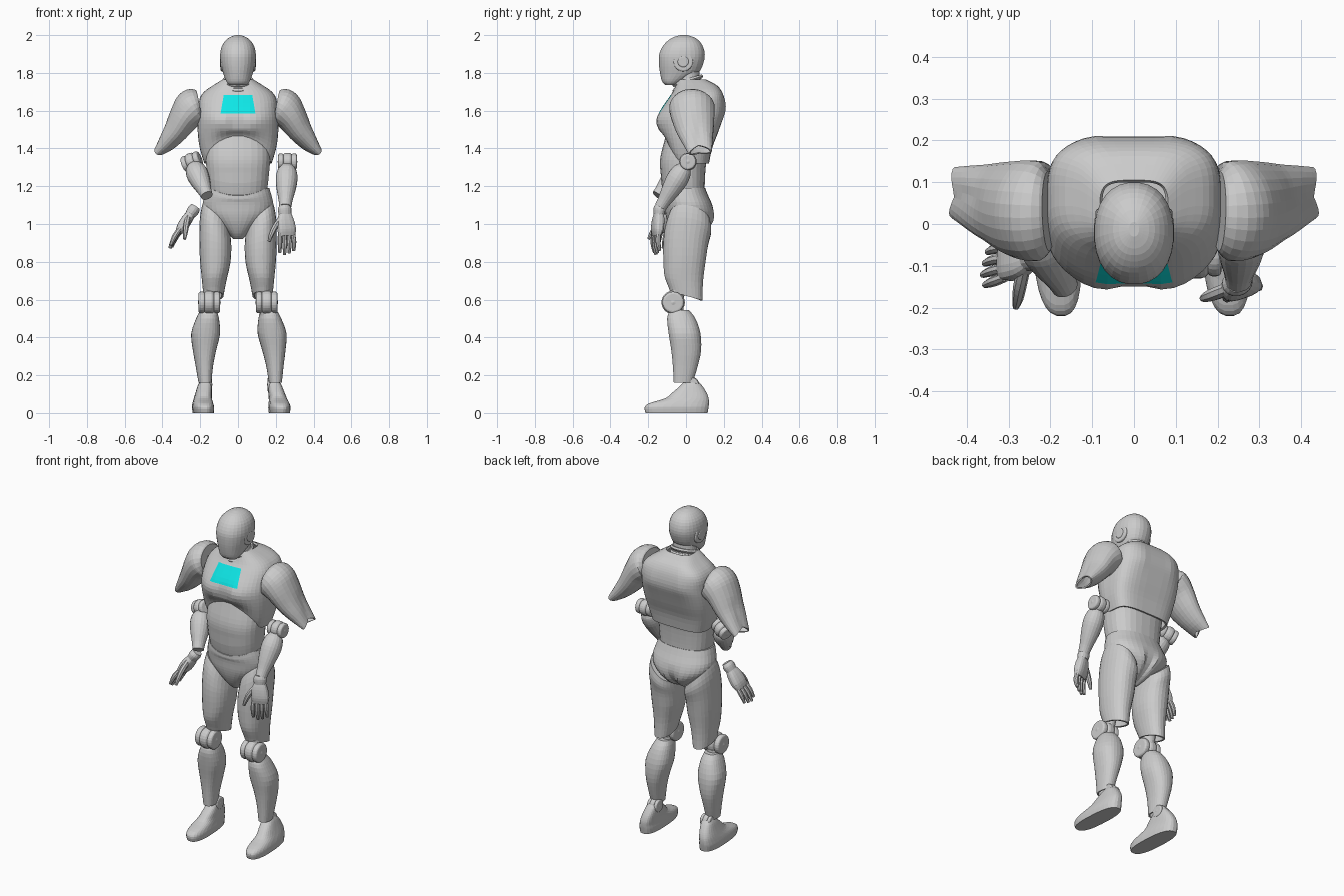
import bpy, bmesh, math
from mathutils import Vector, Matrix

if "Cube" in bpy.data.objects:
    bpy.data.objects.remove(bpy.data.objects["Cube"])

def material(name, colour):
    mat = bpy.data.materials.new(name)
    mat.use_nodes = True
    mat.diffuse_color = colour
    mat.node_tree.nodes["Principled BSDF"].inputs["Base Color"].default_value = colour
    return mat

GREY = material("body grey", (.6, .6, .6, 1))
CYAN = material("panel cyan", (.005, .9, .9, 1))
X_AXIS, Y_AXIS = Vector((1, 0, 0)), Vector((0, 1, 0))
SIDES = (("left", 1), ("right", -1))

def clamp(value):
    return max(0.0, min(1.0, value))

def bump(offset, width):
    return math.exp(-(offset / width) ** 2)

def finish(name, bm, shell=0):
    bmesh.ops.recalc_face_normals(bm, faces=bm.faces[:])
    mesh = bpy.data.meshes.new(name)
    bm.to_mesh(mesh)
    bm.free()
    obj = bpy.data.objects.new(name, mesh)
    bpy.context.collection.objects.link(obj)
    mesh.materials.append(GREY)
    if shell:
        solid = obj.modifiers.new("wall", "SOLIDIFY")
        solid.thickness, solid.offset = shell, -1
    return obj

def smooth_rows(rows, steps=3):
    """Fill in rows between the given ones along a smooth spline."""
    out = []
    for i in range(len(rows) - 1):
        a, b, c, d = (rows[max(0, min(len(rows) - 1, i + k))] for k in (-1, 0, 1, 2))
        for t in (step / steps for step in range(steps)):
            out.append([q + t / 2 * (r - p + t * (2 * p - 5 * q + 4 * r - s + t * (3 * (q - r) + s - p)))
                        for p, q, r, s in zip(a, b, c, d)])
    return out + [list(rows[-1])]

def skin(rings, warp, side, matrix, start_cap, end_cap):
    """Shape, mirror and place rings of points, then bridge them."""
    bm = bmesh.new()
    for p in (p for ring in rings for p in ring):
        if warp:
            warp(p)
        p.x *= side
        p.xyz = matrix @ p
    loops = [[bm.verts.new(p) for p in ring] for ring in rings]
    for low, high in zip(loops, loops[1:]):
        for j in range(len(low)):
            bm.faces.new((low[j - 1], low[j], high[j], high[j - 1]))
    for loop in [loops[0]] * start_cap + [loops[-1]] * end_cap:
        bm.faces.new(loop)
    return bm

def oval(centre, u, v, ru, rv, sides, power=2.0, back_power=None):
    ring = []
    for j in range(sides):
        a = math.tau * (j + .5) / sides
        c, s = math.cos(a), math.sin(a)
        e = 2 / (back_power if back_power and s > 0 else power)
        ring.append(centre + u * ru * math.copysign(abs(c) ** e, c) + v * rv * math.copysign(abs(s) ** e, s))
    return ring

def column(name, rows, power=2.0, back_power=None, sides=28, warp=None, side=1, matrix=Matrix(),
           shell=0, start_cap=True, end_cap=True):
    """Upright part; each row is height, centre x, half width, front y, back y."""
    rings = [oval(Vector((x, (front + back) / 2, z)), X_AXIS, Y_AXIS, width, (back - front) / 2, sides, power, back_power)
             for z, x, width, front, back in smooth_rows(rows)]
    return finish(name, skin(rings, warp, side, matrix, start_cap, end_cap), shell)

def limb(name, rows, sides=20, warp=None, side=1, matrix=Matrix(), shell=0, end_cap=True):
    """Slanted part; each row is x, y, z and the two radii across the path."""
    rows = smooth_rows(rows)
    path = [Vector(row[:3]) for row in rows]
    rings = []
    for i, row in enumerate(rows):
        along = (path[min(i + 1, len(path) - 1)] - path[max(i - 1, 0)]).normalized()
        u = along.cross(Y_AXIS).normalized()
        rings.append(oval(path[i], u, along.cross(u), row[3], row[4], sides))
    return finish(name, skin(rings, warp, side, matrix, True, end_cap), shell)

def disc(name, centre, axis, radius, depth):
    bm = bmesh.new()
    turn = Vector(axis).to_track_quat("Z", "Y").to_matrix().to_4x4()
    bmesh.ops.create_cone(bm, cap_ends=True, segments=24, radius1=radius, radius2=radius,
                          depth=depth, matrix=Matrix.Translation(centre) @ turn)
    bevel = finish(name, bm).modifiers.new("soft rim", "BEVEL")
    bevel.width, bevel.segments = depth * .35, 3

def joint(name, centre, axis, radius, width):
    """Layered hinge: core, two outer discs and a hub."""
    axis = Vector(axis).normalized()
    disc(name + "_core", centre, axis, radius, width * .46)
    disc(name + "_hub", centre, axis, radius * .55, width)
    for word, s in (("outer", 1), ("inner", -1)):
        disc(name + "_" + word + "_disc", Vector(centre) + axis * s * width * .33, axis, radius * .92, width * .28)

# Head, ears and neck
column("head", [(1.735, 0, .045, -.11, -.05), (1.755, 0, .062, -.127, -.01), (1.8, 0, .08, -.138, .065),
                (1.85, 0, .092, -.144, .092), (1.9, 0, .095, -.142, .1), (1.95, 0, .082, -.117, .085),
                (1.985, 0, .05, -.075, .05), (2, 0, .012, -.03, .005)], power=2.2)
for word, s in SIDES:
    disc(word + "_ear_disc", (s * .081, -.015, 1.86), X_AXIS, .052, .022)
    disc(word + "_ear_hub", (s * .086, -.015, 1.86), X_AXIS, .03, .02)
column("neck", [(1.66, 0, .085, -.06, .1), (1.72, 0, .08, -.055, .09), (1.77, 0, .07, -.05, .075), (1.83, 0, .065, -.045, .07)])

def tilt_collar(p):
    p.z += p.y * .3
for i, word in enumerate(("upper", "lower")):
    column(word + "_neck_collar", [(1.745 - i * .03 + dz, 0, .076 + grow, -.065 - grow, .084 + grow)
                                   for dz, grow in ((0, 0), (.011, .007), (.022, 0))], warp=tilt_collar)

# Chest shell with an arched front edge, chest muscles and shoulder blades
def shape_chest(p):
    bulge = bump(abs(p.x) - .09, .07)
    if p.y < 0:
        p.z += .135 * clamp(1 - (p.x / .18) ** 2) * clamp((1.5 - p.z) / .18)
        p.y += .012 * bump(p.x, .03) * bump(p.z - 1.53, .06) - .014 * bulge * bump(p.z - 1.54, .045)
    else:
        p.y += .012 * bulge * bump(p.z - 1.62, .07)

chest = column("chest_shell", [
    (1.32, 0, .178, -.1, .122), (1.4, 0, .202, -.115, .138), (1.48, 0, .213, -.138, .168),
    (1.55, 0, .214, -.148, .19), (1.6, 0, .21, -.137, .2), (1.66, 0, .204, -.097, .198),
    (1.7, 0, .18, -.07, .188), (1.735, 0, .13, -.055, .162), (1.765, 0, .082, -.045, .105)],
    power=2.6, back_power=3.8, sides=44, warp=shape_chest, shell=.012, start_cap=False, end_cap=False)

# Coloured chest panel, cut into the shell
chest.data.materials.append(CYAN)
bm = bmesh.new()
bm.from_mesh(chest.data)
low, high, half, slope = 1.586, 1.682, .092, .17
for point, normal in (((0, 0, low), (0, 0, 1)), ((0, 0, high), (0, 0, 1)),
                      ((half, 0, low), (1, 0, slope)), ((-half, 0, low), (-1, 0, slope))):
    bmesh.ops.bisect_plane(bm, geom=bm.verts[:] + bm.edges[:] + bm.faces[:], plane_co=point, plane_no=normal)
for face in bm.faces:
    c = face.calc_center_median()
    face.material_index = int(c.y < 0 and low < c.z < high and abs(c.x) < half - slope * (c.z - low))
bm.to_mesh(chest.data)
bm.free()

# Abdomen and pelvis
def dip_front(p):
    if p.z < 1.25 and p.y < 0:
        p.z -= .03 * clamp(1 - (p.x / .16) ** 2)
column("abdomen", [(1.17, 0, .152, -.115, .1), (1.22, 0, .16, -.126, .1), (1.3, 0, .168, -.138, .105),
                   (1.36, 0, .172, -.135, .115), (1.44, 0, .165, -.115, .13), (1.5, 0, .14, -.1, .13)], power=2.5, warp=dip_front)

def shape_pelvis(p):
    if p.y > 0:
        p.y -= .03 * bump(p.x, .022) * clamp((1.1 - p.z) / .08)
    else:
        p.z -= .04 * clamp(1 - (p.x / .15) ** 2) * clamp((p.z - 1.12) / .06)
column("pelvis", [(.92, 0, .025, -.04, .03), (.95, 0, .055, -.07, .09), (1, 0, .115, -.095, .142), (1.05, 0, .172, -.108, .152),
                  (1.1, 0, .188, -.113, .14), (1.15, 0, .178, -.12, .118), (1.19, 0, .166, -.12, .102)],
       power=2.3, sides=36, warp=shape_pelvis)

# Legs; the right one leans inward below the knee
def shape_thigh(p):
    top, bottom = clamp((p.z - .85) / .18), clamp((.75 - p.z) / .1)
    p.z += top * ((p.x - .12) * .9 - p.y * .2) - bottom * p.y * .28

KNEE = .585
for word, s in SIDES:
    lean = Matrix()
    lean[0][1] = -.06
    if s < 0:
        lean[0][2], lean[0][3] = -.05, .05 * KNEE
    column(word + "_thigh", [(1.04, .115, .074, -.085, .128), (.98, .12, .082, -.107, .134), (.9, .12, .085, -.12, .118),
                             (.8, .12, .081, -.12, .104), (.7, .126, .065, -.112, .09), (.62, .13, .053, -.085, .088)],
           power=2.2, warp=shape_thigh, side=s, shell=.01, end_cap=False)
    limb(word + "_knee_strut", [(.13, 0, .75, .03, .03), (.145, -.05, .62, .035, .04), (.155, -.05, .52, .04, .04)], side=s)
    joint(word + "_knee", (s * .152, -.068, KNEE), X_AXIS, .062, .122)
    column(word + "_shin", [(.545, .16, .042, -.085, .015), (.5, .167, .06, -.1, .05), (.42, .18, .076, -.092, .077),
                            (.33, .19, .061, -.078, .08), (.25, .195, .046, -.07, .063), (.16, .197, .034, -.065, .036)],
           power=2.3, side=s, matrix=lean, shell=.008, end_cap=False)
    joint(word + "_ankle", lean @ Vector((s * .19, .03, .15)), X_AXIS, .04, .07)
    limb(word + "_ankle_strut", [(.195, -.01, .28, .02, .02), (.192, .02, .14, .022, .025)], side=s, matrix=lean)
    column(word + "_foot", [(0, .216, .054, -.215, .115), (.03, .216, .057, -.22, .12), (.052, .215, .053, -.195, .122),
                            (.078, .211, .047, -.11, .12), (.11, .204, .042, -.07, .108), (.145, .197, .036, -.03, .085),
                            (.165, .193, .028, -.01, .065)], power=2.6, side=s, matrix=lean)

# Upper arms: flat at the shoulder, notched at the elbow
def notch(p):
    p += Vector((.6, .1, -.5)) * (.04 * clamp((p.x - .36) / .06) * (abs(p.y - .07) / .06 - .75))
for word, s in SIDES:
    limb(word + "_upper_arm", [(.205, .03, 1.63, .078, .095), (.225, .03, 1.624, .1, .118), (.252, .033, 1.602, .1, .12),
                               (.285, .038, 1.562, .083, .114), (.33, .05, 1.492, .066, .098), (.378, .064, 1.432, .05, .078),
                               (.425, .075, 1.382, .03, .061)], sides=24, warp=notch, side=s, shell=.008, end_cap=False)

# Forearms, each hanging from its own elbow hinge
def forearm(name, elbow, wrist, axis):
    profile = ((0, .025), (.12, .036), (.2, .05), (.38, .058), (.62, .05), (.85, .037), (1, .032))
    limb(name, [(*Vector(elbow).lerp(Vector(wrist), t), r, r) for t, r in profile])
    joint(name + "_elbow", elbow, axis, .047, .105)
forearm("left_forearm", (.262, .01, 1.33), (.25, -.135, 1.09), X_AXIS)
forearm("right_forearm", (-.245, .0, 1.33), (-.165, -.15, 1.15), (1, -.3, .4))

# Hands: fingers point down the local z axis, thumb on the negative x side
def hand(name, wrist, pointing, across, curl, thumb):
    z = -Vector(pointing).normalized()
    x = Vector(across)
    x = (x - z * x.dot(z)).normalized()
    frame = Matrix.Translation(wrist) @ Matrix((x, z.cross(x), z)).transposed().to_4x4()
    column(name + "_cuff", [(.02, 0, .026, -.026, .026), (0, 0, .037, -.032, .032), (-.03, 0, .034, -.028, .028)],
           sides=16, matrix=frame)
    column(name + "_palm", [(-.02, 0, .03, -.022, .022), (-.06, 0, .045, -.028, .028), (-.11, .003, .05, -.027, .027),
                            (-.145, .003, .043, -.016, .016)], power=2.8, sides=16, matrix=frame)
    for i, word in enumerate(("index", "middle", "ring", "little")):
        start, length = (i - 1.5) * .024, .115 - .012 * abs(i - 1.2)
        limb(name + "_" + word + "_finger", [(start, 0, -.13, .011, .013), (start * 1.1, 0, -.13 - length / 2, .012, .014),
                                             (start * 1.1, curl, -.13 - length, .008, .008)], sides=8, matrix=frame)
    limb(name + "_thumb", [(-.025, 0, -.05, .016, .016), (-.06, thumb / 3, -.095, .016, .016),
                           (-.082, thumb * .7, -.135, .013, .013), (-.095, thumb, -.17, .008, .008)], sides=8, matrix=frame)
hand("left_hand", (.247, -.14, 1.08), (.07, -.12, -1), (1, .35, 0), .015, .015)
hand("right_hand", (-.235, -.075, 1.075), (-.59, -.14, -.87), (.15, 1, 0), -.01, -.06)
